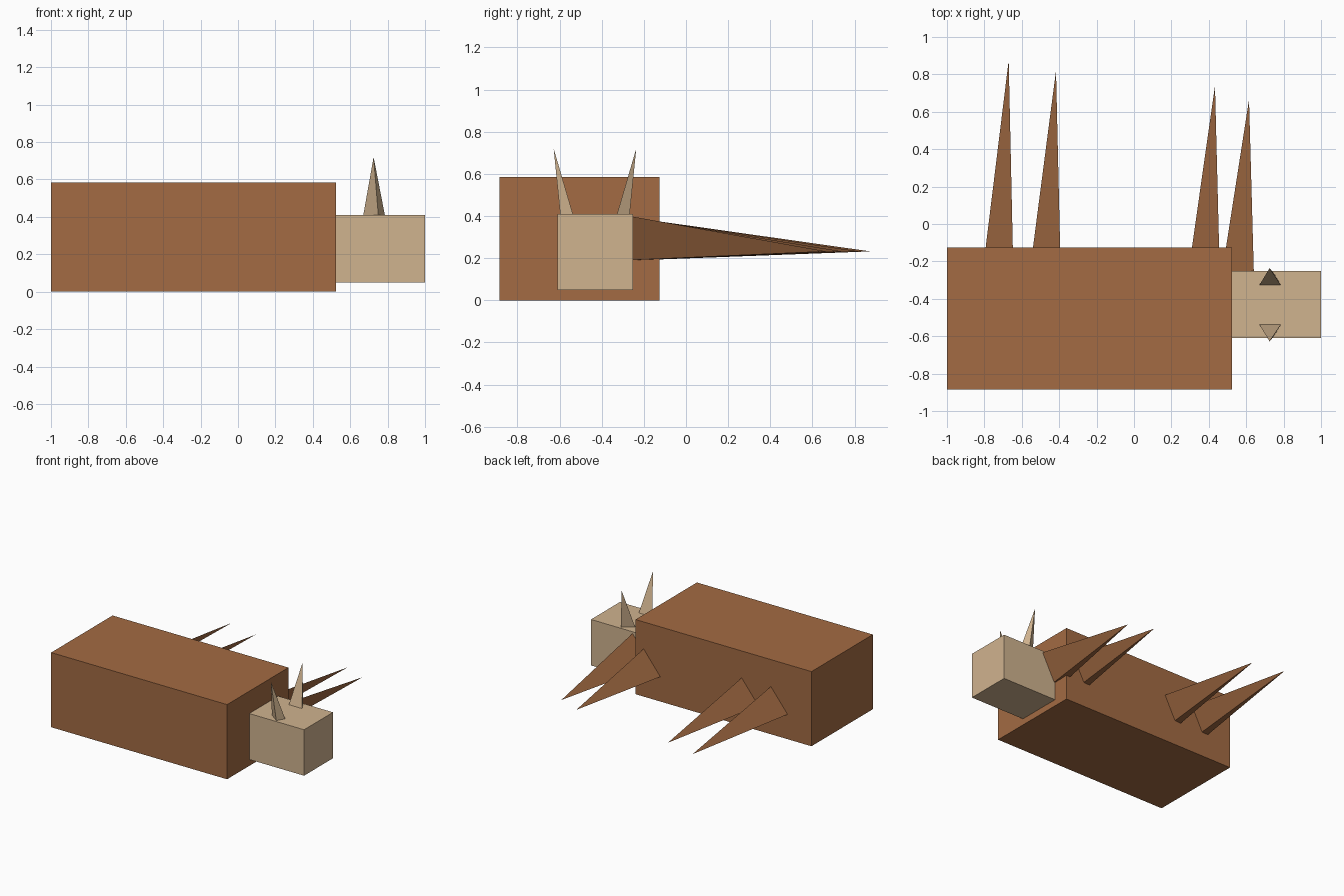
import bpy
import bmesh

if "Cube" in bpy.data.objects:
    bpy.data.objects.remove(bpy.data.objects["Cube"])


def material(name, rgb):
    m = bpy.data.materials.new(name)
    lin = [((c / 255 + 0.055) / 1.055) ** 2.4 for c in rgb]
    m.diffuse_color = (*lin, 1)
    m.use_nodes = True
    m.node_tree.nodes["Principled BSDF"].inputs["Base Color"].default_value = m.diffuse_color
    return m


brown = material("brown", (163, 107, 67))
tan = material("tan", (208, 179, 143))


def finish(bm, name, mat):
    bmesh.ops.recalc_face_normals(bm, faces=bm.faces)
    me = bpy.data.meshes.new(name)
    bm.to_mesh(me)
    bm.free()
    me.materials.append(mat)
    ob = bpy.data.objects.new(name, me)
    bpy.context.collection.objects.link(ob)
    return ob


def box(name, lo, hi, mat):
    bm = bmesh.new()
    bmesh.ops.create_cube(bm, size=1)
    for v in bm.verts:
        v.co = [l + (c + 0.5) * (h - l) for c, l, h in zip(v.co, lo, hi)]
    return finish(bm, name, mat)


def spike(name, tip, base, mat):
    """Three-sided spike from a base triangle to a tip."""
    bm = bmesh.new()
    t = bm.verts.new(tip)
    b = [bm.verts.new(p) for p in base]
    bm.faces.new(b)
    for i in range(3):
        bm.faces.new((b[i], b[(i + 1) % 3], t))
    return finish(bm, name, mat)


# Body and head blocks
box("body", (-1, -0.885, 0), (0.525, -0.125, 0.585), brown)
box("head", (0.525, -0.61, 0.05), (1, -0.252, 0.41), tan)

# Legs: long spikes from the back of the body, rooted slightly inside it
section = [(0.022, 0.142), (-0.123, -0.038), (-0.07, -0.035)]
for i, (x, y) in enumerate([(-0.67, 0.875), (-0.417, 0.82), (0.433, 0.74), (0.615, 0.665)]):
    root = -0.26
    k = (y - root) / (y + 0.125)
    base = [(x + k * dx, root, 0.232 + k * dz) for dx, dz in section]
    spike(f"leg_{i + 1}", (x, y, 0.232), base, brown)

# Ears: mirrored spikes leaning outward from the top of the head
mid = -0.432
for name, s in (("ear_front", -1), ("ear_back", 1)):
    base = [(0.67, mid + s * 0.105, 0.41), (0.785, mid + s * 0.105, 0.41),
            (0.75, mid + s * 0.165, 0.41)]
    spike(name, (0.725, mid + s * 0.196, 0.72), base, tan)
